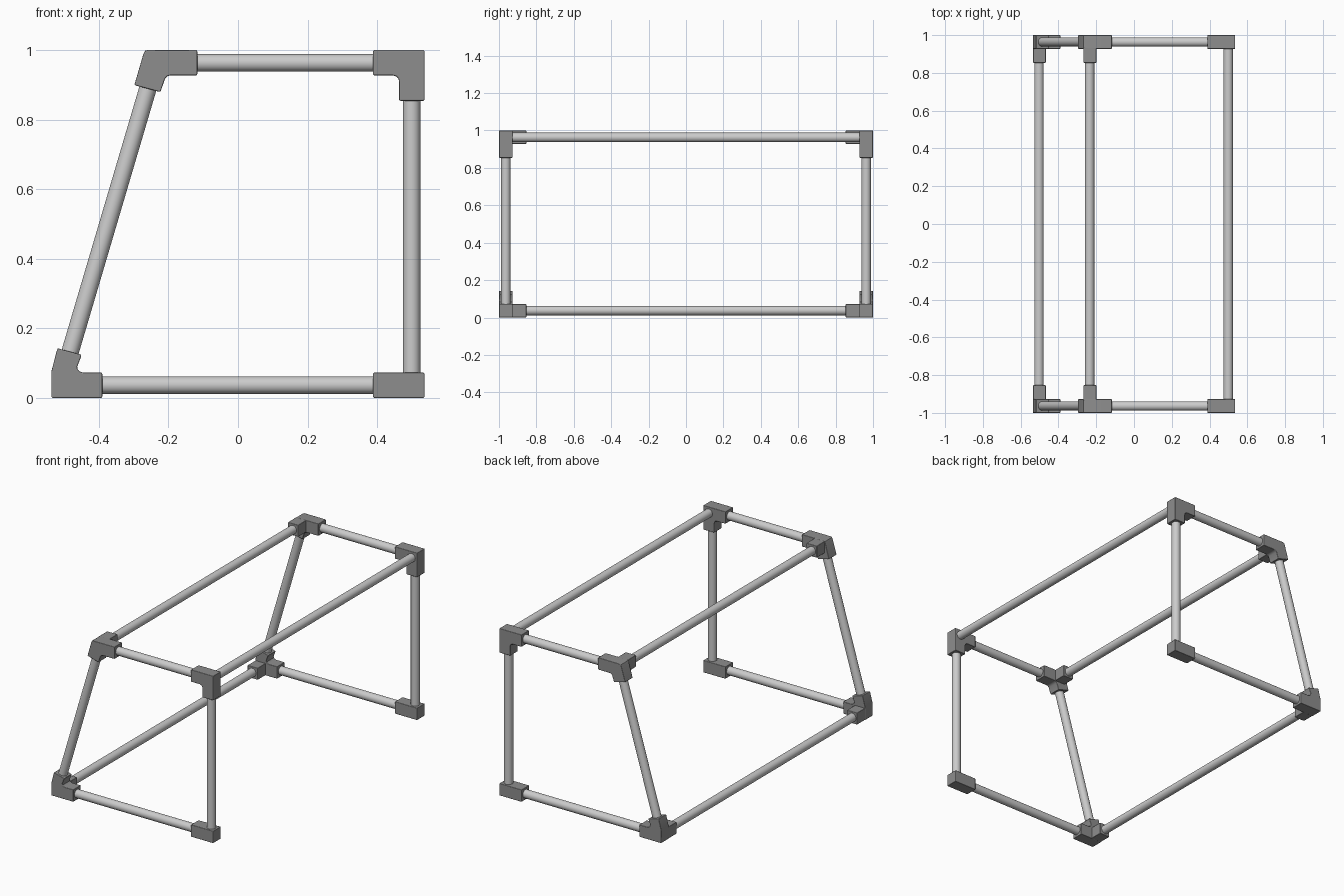
import bpy, bmesh
from mathutils import Vector

if "Cube" in bpy.data.objects:
    bpy.data.objects.remove(bpy.data.objects["Cube"])

TUBE_R = 0.025
Y_OUT, Y_IN, Y_AXIS, Y_ARM = -1.0, -0.927, -0.9635, -0.853
Z_LOW, Z_TOP = 0.037, 0.963


def grey(name, v):
    mat = bpy.data.materials.new(name)
    mat.diffuse_color = (v, v, v, 1)
    mat.use_nodes = True
    mat.node_tree.nodes["Principled BSDF"].inputs["Base Color"].default_value = mat.diffuse_color
    return mat


DARK, PIPE = grey("dark_grey", 0.27), grey("pipe_grey", 0.58)


def finish(name, bm, mat, mirror=False, bevel=0.0):
    bmesh.ops.recalc_face_normals(bm, faces=bm.faces)
    mesh = bpy.data.meshes.new(name)
    bm.to_mesh(mesh)
    bm.free()
    mesh.materials.append(mat)
    ob = bpy.data.objects.new(name, mesh)
    bpy.context.collection.objects.link(ob)
    bpy.context.view_layer.objects.active = ob
    ob.select_set(True)
    bpy.ops.object.shade_smooth_by_angle(angle=0.6)
    ob.select_set(False)
    if bevel:
        b = ob.modifiers.new("soft_edges", 'BEVEL')
        b.width, b.segments, b.limit_method = bevel, 2, 'ANGLE'
        b.angle_limit = 0.9
        b.harden_normals = True
    if mirror:
        m = ob.modifiers.new("mirror_y", 'MIRROR')
        m.use_axis = (False, True, False)
        m.use_mirror_merge = False
    return ob


def tube(name, a, b, mirror=True):
    a, b = Vector(a), Vector(b)
    bm = bmesh.new()
    bmesh.ops.create_cone(bm, cap_ends=True, segments=32, radius1=TUBE_R,
                          radius2=TUBE_R, depth=(b - a).length)
    bm.transform((b - a).to_track_quat('Z', 'Y').to_matrix().to_4x4())
    bmesh.ops.translate(bm, verts=bm.verts, vec=(a + b) / 2)
    finish(name, bm, PIPE, mirror)


def prism(bm, profile, y0, y1):
    face = bm.faces.new([bm.verts.new((x, y0, z)) for x, z in profile])
    ext = bmesh.ops.extrude_face_region(bm, geom=[face])
    moved = [v for v in ext["geom"] if isinstance(v, bmesh.types.BMVert)]
    bmesh.ops.translate(bm, verts=moved, vec=(0, y1 - y0, 0))
    # close the starting end if the extrusion removed it
    if not face.is_valid:
        bmesh.ops.holes_fill(bm, edges=[e for e in bm.edges if e.is_boundary])


def rect(x0, x1, z0, z1):
    return [(x0, z0), (x1, z0), (x1, z1), (x0, z1)]


def fitting(name, profile, arm=None):
    bm = bmesh.new()
    prism(bm, profile, Y_OUT, Y_IN)
    if arm:
        prism(bm, arm, Y_IN - 0.008, Y_ARM)
    finish(name, bm, DARK, mirror=True, bevel=0.004)


# Corner connectors, mirrored to the back
fitting("bottom_left_connector",
        [(-0.536, 0), (-0.39, 0), (-0.39, 0.073), (-0.445, 0.073),
         (-0.455, 0.076), (-0.461, 0.082), (-0.462, 0.090),
         (-0.449, 0.124), (-0.519, 0.143), (-0.536, 0.077)],
        rect(-0.535, -0.467, 0.001, 0.072))
fitting("top_left_connector",
        [(-0.117, 1.0), (-0.117, 0.927), (-0.195, 0.927), (-0.204, 0.924),
         (-0.210, 0.917), (-0.223, 0.879), (-0.298, 0.899),
         (-0.272, 0.988), (-0.268, 0.996), (-0.260, 1.0)],
        rect(-0.268, -0.199, 0.928, 0.999))
fitting("top_right_connector",
        [(0.388, 1.0), (0.388, 0.927), (0.445, 0.927), (0.455, 0.924),
         (0.461, 0.918), (0.463, 0.908), (0.463, 0.854),
         (0.536, 0.854), (0.536, 1.0)])
fitting("bottom_right_connector", rect(0.388, 0.536, 0, 0.073))

# Tubes of the two end frames
tube("bottom_rail", (-0.45, Y_AXIS, Z_LOW), (0.45, Y_AXIS, Z_LOW))
tube("top_rail", (-0.19, Y_AXIS, Z_TOP), (0.45, Y_AXIS, Z_TOP))
tube("upright_post", (0.499, Y_AXIS, 0.05), (0.499, Y_AXIS, 0.92))
tube("slanted_post", (-0.495, Y_AXIS, 0.09), (-0.247, Y_AXIS, 0.93))

# Long tubes joining the end frames
for name, x, z in (("lower_long_rail", -0.503, Z_LOW),
                   ("upper_left_long_rail", -0.235, Z_TOP),
                   ("upper_right_long_rail", 0.499, Z_TOP)):
    tube(name, (x, -0.94, z), (x, 0.94, z), mirror=False)
